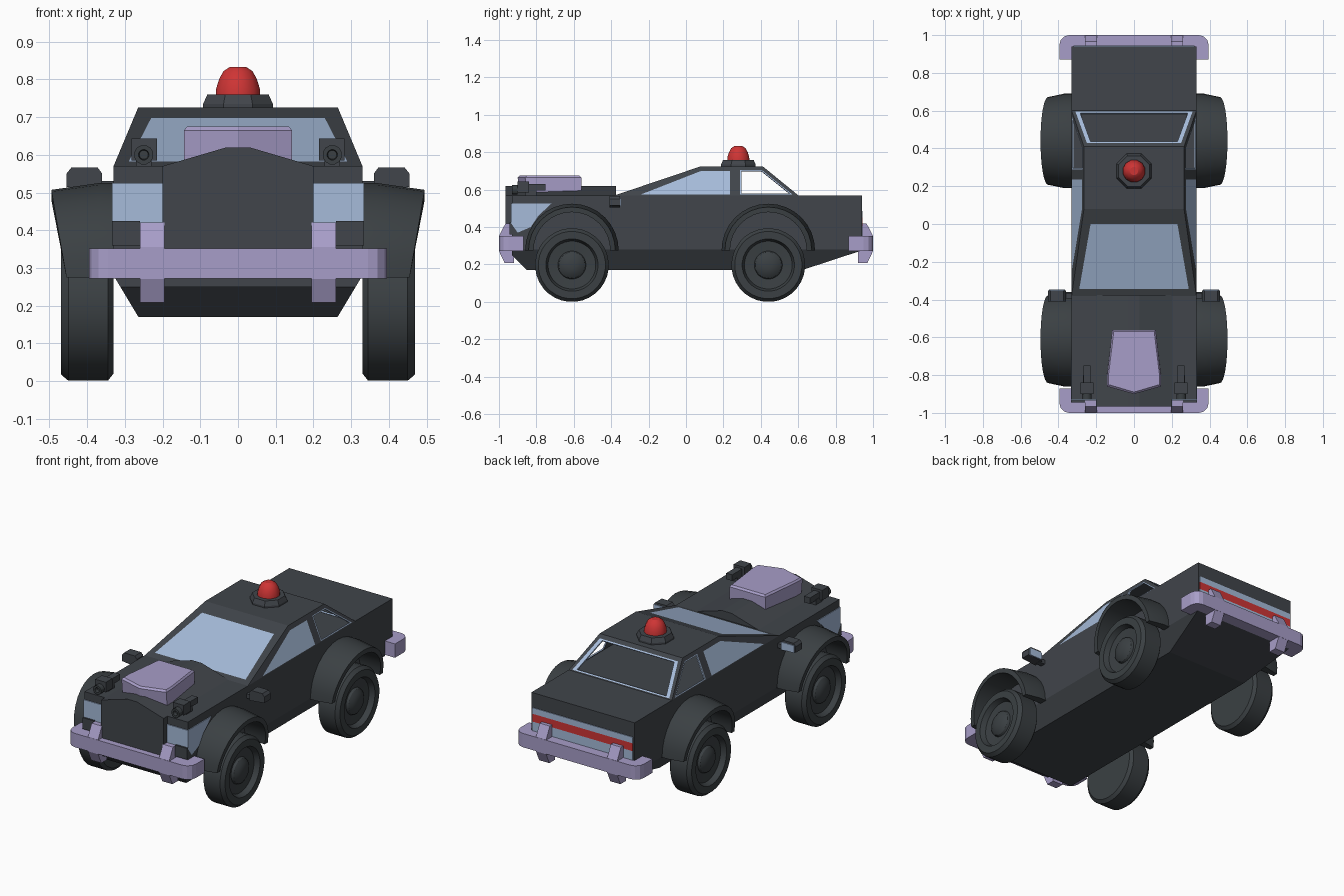
import bpy, bmesh, math
from mathutils import Vector

if "Cube" in bpy.data.objects:
    bpy.data.objects.remove(bpy.data.objects["Cube"])


def material(name, r, g, b):
    m = bpy.data.materials.new(name)
    m.diffuse_color = (r, g, b, 1)
    m.use_nodes = True
    m.node_tree.nodes["Principled BSDF"].inputs["Base Color"].default_value = m.diffuse_color
    return m


BODY = material("dark_slate", 0.052, 0.059, 0.069)
TYRE = material("dark_rubber", 0.043, 0.051, 0.056)
GLASS = material("pale_blue", 0.38, 0.50, 0.70)
TRIM = material("lavender", 0.39, 0.34, 0.58)
RED = material("red", 0.62, 0.035, 0.035)


def finish(name, bm, mats, mirror=False, smooth=None, recalc=True):
    if recalc:
        bmesh.ops.recalc_face_normals(bm, faces=bm.faces)
    me = bpy.data.meshes.new(name)
    bm.to_mesh(me)
    bm.free()
    for m in mats:
        me.materials.append(m)
    if smooth:
        for p in me.polygons:
            p.use_smooth = True
        me.set_sharp_from_angle(angle=math.radians(smooth))
    ob = bpy.data.objects.new(name, me)
    bpy.context.collection.objects.link(ob)
    if mirror:
        ob.modifiers.new("mirror", 'MIRROR').use_axis[0] = True
    return ob


def loft(bm, rings, closed=True, caps=True):
    """Skin a list of point rings."""
    vs = [[bm.verts.new(p) for p in r] for r in rings]
    n = len(vs[0])
    for a, b in zip(vs, vs[1:]):
        for i in range(n if closed else n - 1):
            j = (i + 1) % n
            bm.faces.new((a[i], a[j], b[j], b[i]))
    if caps:
        bm.faces.new(vs[0])
        bm.faces.new(vs[-1])


def prism(name, pts, axis, a, b, mat, mirror=False):
    """Extrude a 2D outline along an axis (0=x, 1=y, 2=z)."""
    def at(p, h):
        q = list(p)
        q.insert(axis, h)
        return q
    bm = bmesh.new()
    loft(bm, [[at(p, h) for p in pts] for h in (a, b)])
    return finish(name, bm, [mat], mirror)


def box(name, x0, x1, y0, y1, z0, z1, mat, mirror=False):
    return prism(name, [(x0, y0), (x1, y0), (x1, y1), (x0, y1)], 2, z0, z1, mat, mirror)


def lathe(name, prof, centre, axis, n, mat, mirror=False, smooth=30):
    """Revolve (height, radius) points round the x, y or z axis."""
    bm = bmesh.new()
    rings = []
    for h, r in prof:
        ring = []
        for i in range(n):
            t = 2 * math.pi * (i + 0.5) / n
            q = [r * math.cos(t), r * math.sin(t)]
            q.insert(axis, h)
            ring.append(Vector(q) + Vector(centre))
        rings.append(ring)
    loft(bm, rings)
    return finish(name, bm, [mat], mirror, smooth)


# Lower body: tapered sill, raised tail underside
bm = bmesh.new()
rings = []
for y, zb in ((-0.93, 0.25), (-0.85, 0.17), (0.62, 0.17), (0.94, 0.275)):
    w = 0.33 - (0.28 - zb) * 0.6
    rings.append([(-w, y, zb), (w, y, zb), (0.33, y, 0.28), (0.33, y, 0.57),
                  (-0.33, y, 0.57), (-0.33, y, 0.28)])
loft(bm, rings)
finish("body", bm, [BODY])

# Bonnet ridge and grille
prism("grille_and_bonnet", [(-0.2, 0.25), (0.2, 0.25), (0.2, 0.57), (0.03, 0.62),
                            (-0.03, 0.62), (-0.2, 0.57)], 1, -0.965, -0.375, BODY)


# Cabin shell: framed panels, glazed or open with a pale rim
def side_x(z):
    return 0.33 - (z - 0.57) * 0.42


def side(pts, s):
    return [(s * side_x(z), y, z) for y, z in pts]


def panel(bm, outer, inner, glazed):
    loops = [outer, inner]
    if not glazed:
        c = sum((Vector(p) for p in inner), Vector()) / len(inner)
        loops.append([c + (Vector(p) - c) * 0.92 for p in inner])
    vs = [[bm.verts.new(p) for p in l] for l in loops]
    for k in range(len(vs) - 1):
        for i in range(4):
            j = (i + 1) % 4
            f = bm.faces.new((vs[k][i], vs[k][j], vs[k + 1][j], vs[k + 1][i]))
            f.material_index = 1 if k == 0 else 0
    if glazed:
        bm.faces.new(vs[1]).material_index = 0


def front_z(y):
    return 0.57 + (y + 0.38) * 0.337


def rear_z(y):
    return 0.725 - (y - 0.41) * 0.816


def across(w0, y0, w1, y1, fz):
    return [(-w0, y0, fz(y0)), (w0, y0, fz(y0)), (w1, y1, fz(y1)), (-w1, y1, fz(y1))]


bm = bmesh.new()
panel(bm, across(0.33, -0.38, 0.265, 0.08, front_z),
      across(0.29, -0.345, 0.23, 0.0, front_z), True)
panel(bm, across(0.265, 0.41, 0.33, 0.6, rear_z),
      across(0.25, 0.43, 0.31, 0.595, rear_z), False)
for s in (-1, 1):
    panel(bm, side([(-0.38, 0.57), (0.08, 0.725), (0.265, 0.725), (0.265, 0.57)], s),
          side([(-0.245, 0.573), (0.08, 0.70), (0.235, 0.70), (0.235, 0.573)], s), True)
    panel(bm, side([(0.265, 0.57), (0.265, 0.725), (0.41, 0.725), (0.6, 0.57)], s),
          side([(0.288, 0.573), (0.288, 0.705), (0.405, 0.705), (0.57, 0.573)], s), False)
w = side_x(0.725)
roof = [(-w, 0.08), (w, 0.08), (w, 0.265), (w, 0.41), (-w, 0.41), (-w, 0.265)]
bm.faces.new([bm.verts.new((x, y, 0.725)) for x, y in roof]).material_index = 1
bmesh.ops.remove_doubles(bm, verts=bm.verts, dist=0.002)
for f in bm.faces:
    f.normal_update()
    if f.normal.dot(f.calc_center_median() - Vector((0, 0.15, 0.5))) < 0:
        f.normal_flip()
cabin = finish("cabin", bm, [GLASS, BODY], recalc=False)
sol = cabin.modifiers.new("thickness", 'SOLIDIFY')
sol.thickness = 0.008
sol.offset = -1
sol.material_offset = 1

# Bonnet scoop
bm = bmesh.new()
loft(bm, [[(0, y0, z), (0.143 - d, y1, z), (0.143 - d, y1 + 0.05, z), (0.115 - d, y2, z),
           (-0.115 + d, y2, z), (-0.143 + d, y1 + 0.05, z), (-0.143 + d, y1, z)]
          for z, d, y0, y1, y2 in ((0.57, 0, -0.89, -0.85, -0.56),
                                   (0.665, 0, -0.9, -0.86, -0.56),
                                   (0.675, 0.008, -0.89, -0.85, -0.57))])
finish("bonnet_scoop", bm, [TRIM])

# Roof beacon
lathe("beacon_base", [(0.72, 0.1), (0.735, 0.1), (0.76, 0.088)], (0, 0.28, 0), 2, 8, BODY, smooth=10)
lathe("beacon_light", [(0.755, 0.061), (0.775, 0.06), (0.8, 0.052), (0.822, 0.04), (0.833, 0.022)],
      (0, 0.28, 0), 2, 12, RED)

# Bumpers with upright guards, front and rear
for name, s in (("front", -1), ("rear", 1)):
    half = [(0.395, 0.87), (0.395, 0.95), (0.388, 0.975), (0.37, 0.993), (0.345, 1.0)]
    outline = [(x, s * y) for x, y in half] + [(-x, s * y) for x, y in reversed(half)]
    prism(name + "_bumper", outline, 2, 0.272, 0.352, TRIM)
    guard = [(0.92, 0.42), (0.965, 0.42), (0.999, 0.355), (0.999, 0.27), (0.97, 0.208), (0.92, 0.208)]
    prism(name + "_bumper_guard", [(s * y, z) for y, z in guard], 0, 0.195, 0.26, TRIM, True)

# Headlights wrapping round the front corners
box("headlight_front", 0.2, 0.334, -0.935, -0.925, 0.42, 0.525, GLASS, True)
prism("headlight_side", [(-0.935, 0.525), (-0.72, 0.525), (-0.79, 0.46), (-0.83, 0.40),
                         (-0.9, 0.37), (-0.935, 0.42)], 0, 0.325, 0.334, GLASS, True)
box("corner_marker", 0.26, 0.334, -0.945, -0.9, 0.36, 0.425, BODY, True)

# Tail stripes
for name, z0, z1, m in (("upper_tail_stripe", 0.45, 0.485, GLASS), ("tail_light_stripe", 0.405, 0.45, RED),
                        ("lower_tail_stripe", 0.35, 0.405, GLASS)):
    box(name, -0.32, 0.32, 0.936, 0.944, z0, z1, m)

# Bonnet-mounted guns
box("gun_mount", 0.23, 0.27, -0.86, -0.8, 0.565, 0.6, BODY, True)
box("gun_housing", 0.215, 0.283, -0.9, -0.84, 0.585, 0.643, BODY, True)
box("gun_breech", 0.23, 0.268, -0.84, -0.75, 0.595, 0.63, BODY, True)
lathe("gun_barrel", [(-0.9, 0.026), (-0.93, 0.026), (-0.93, 0.014), (-0.91, 0.012)],
      (0.25, 0, 0.6), 1, 12, TYRE, True)

# Door mirrors
box("mirror_arm", 0.32, 0.37, -0.395, -0.365, 0.505, 0.53, BODY, True)
prism("mirror_housing", [(0.36, 0.505), (0.455, 0.515), (0.455, 0.55), (0.442, 0.566), (0.372, 0.566),
                         (0.36, 0.55)], 1, -0.41, -0.352, BODY, True)
box("mirror_glass", 0.366, 0.449, -0.353, -0.347, 0.513, 0.555, GLASS, True)

# Wheels and flared arches
for name, cy in (("front", -0.61), ("rear", 0.44)):
    lathe(name + "_wheel", [(0.33, 0.12), (0.33, 0.178), (0.345, 0.197), (0.45, 0.197), (0.47, 0.18),
                            (0.47, 0.14), (0.44, 0.128), (0.435, 0.075), (0.448, 0.07), (0.462, 0.05),
                            (0.469, 0.02)], (0, cy, 0.197), 0, 32, TYRE, True)
    bm = bmesh.new()
    rings = []
    for i in range(17):
        t = math.pi * i / 16
        xo = 0.455 + 0.04 * math.sin(t)
        rings.append([(x, cy + r * math.cos(t), 0.275 + r * math.sin(t))
                      for x, r in ((0.32, 0.25), (0.37, 0.25), (xo, 0.232), (xo, 0.205), (0.32, 0.205))])
    loft(bm, rings)
    finish(name + "_arch", bm, [TYRE], True, 30)
